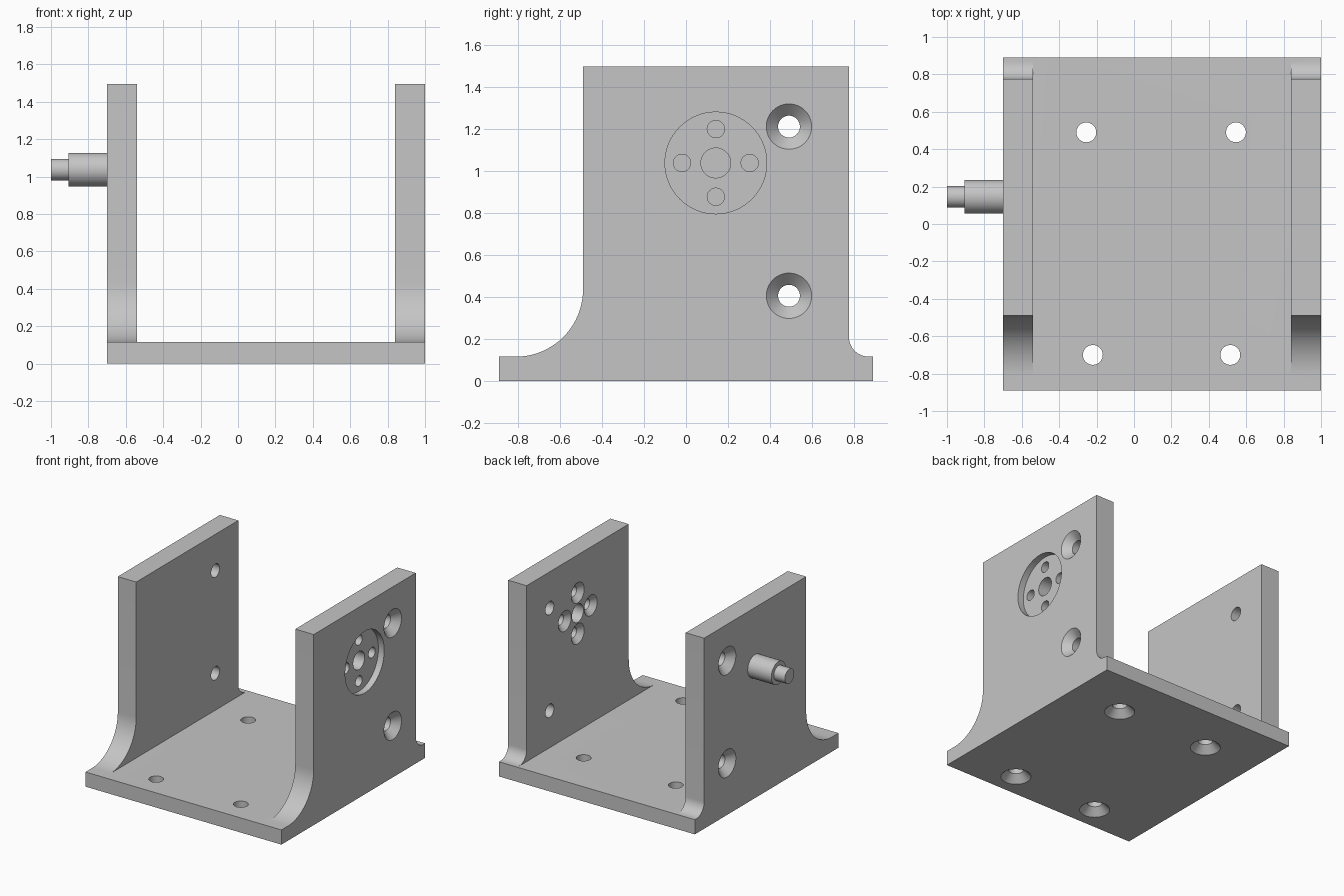
import bpy, bmesh
from math import cos, sin, pi
from mathutils import Matrix, Vector

if "Cube" in bpy.data.objects:
    bpy.data.objects.remove(bpy.data.objects["Cube"])

metal = bpy.data.materials.new("light_grey_metal")
metal.use_nodes = True
grey = (0.56, 0.56, 0.56, 1)
metal.diffuse_color = grey
metal.node_tree.nodes["Principled BSDF"].inputs["Base Color"].default_value = grey

LEFT, RIGHT, WALL, FLOOR, HALF = 1.0, -0.7, 0.16, 0.115, 0.89


def make_object(name, bm):
    bmesh.ops.recalc_face_normals(bm, faces=bm.faces[:])
    mesh = bpy.data.meshes.new(name)
    bm.to_mesh(mesh)
    bm.free()
    mesh.materials.append(metal)
    ob = bpy.data.objects.new(name, mesh)
    bpy.context.collection.objects.link(ob)
    return ob


def extrude_x(name, outline, x0, x1):
    """Prism along x from a (y, z) outline."""
    bm = bmesh.new()
    face = bm.faces.new([bm.verts.new((x0, y, z)) for y, z in outline])
    grown = bmesh.ops.extrude_face_region(bm, geom=[face])["geom"]
    moved = [g for g in grown if isinstance(g, bmesh.types.BMVert)]
    bmesh.ops.translate(bm, verts=moved, vec=(x1 - x0, 0, 0))
    return make_object(name, bm)


def turned(name, origin, axis, profile, sides=48):
    """Solid of revolution; profile is (distance along axis, radius)."""
    bm = bmesh.new()
    rings = [[bm.verts.new((r * cos(2 * pi * i / sides), r * sin(2 * pi * i / sides), d))
              for i in range(sides)] for d, r in profile]
    for a, b in zip(rings, rings[1:]):
        for i in range(sides):
            j = (i + 1) % sides
            bm.faces.new((a[i], a[j], b[j], b[i]))
    bm.faces.new(rings[0][::-1])
    bm.faces.new(rings[-1])
    turn = Vector((0, 0, 1)).rotation_difference(Vector(axis)).to_matrix().to_4x4()
    bm.transform(Matrix.Translation(origin) @ turn)
    return make_object(name, bm)


def cut(body, cutter):
    mod = body.modifiers.new("cut", "BOOLEAN")
    mod.operation, mod.solver, mod.object = "DIFFERENCE", "EXACT", cutter
    bpy.context.view_layer.objects.active = body
    bpy.ops.object.modifier_apply(modifier=mod.name)
    bpy.data.objects.remove(cutter)


def countersunk(origin, axis, hole, sink, depth):
    """Cutter starting at a face, axis pointing into the material."""
    e = 0.01
    flare = sink - hole
    return turned("hole_cutter", origin, axis,
                  [(-e, sink + e), (flare, hole), (depth + e, hole)])


def arc(cy, cz, r, start, end, n=20):
    return [(cy + r * cos(start + (end - start) * i / n),
             cz + r * sin(start + (end - start) * i / n)) for i in range(n + 1)]


# Bracket body: side outline with concave fillets, hollowed into a U
front, back, top = -0.49, 0.775, 1.495
big, small = 0.32, 0.095
outline = [(-HALF, 0), (-HALF, FLOOR)]
outline += arc(front - big, FLOOR + big, big, -pi / 2, 0)
outline += [(front, top), (back, top)]
outline += arc(back + small, FLOOR + small, small, pi, 1.5 * pi, 12)
outline += [(HALF, FLOOR), (HALF, 0)]
bracket = extrude_x("bracket", outline, RIGHT, LEFT)
channel = [(-1, FLOOR), (-1, 2), (1, 2), (1, FLOOR)]
cut(bracket, extrude_x("channel_cutter", channel, RIGHT + WALL, LEFT - WALL))

# Countersunk screw holes in both walls
for x, into in ((LEFT, -1), (RIGHT, 1)):
    for z in (0.405, 1.21):
        cut(bracket, countersunk((x, 0.49, z), (into, 0, 0), 0.052, 0.108, WALL))

# Countersunk screw holes under the floor
for x, y in ((-0.255, 0.49), (0.545, 0.49), (-0.22, -0.7), (0.515, -0.7)):
    cut(bracket, countersunk((x, y, 0), (0, 0, 1), 0.053, 0.108, FLOOR))

# Round recess in the left wall with a shaft hole and four screw holes
py, pz = 0.142, 1.037
recess = 0.05
cut(bracket, turned("recess_cutter", (LEFT, py, pz), (-1, 0, 0),
                    [(-0.02, 0.242), (recess, 0.242)], 64))
cut(bracket, turned("shaft_cutter", (LEFT, py, pz), (-1, 0, 0), [(0, 0.071), (0.2, 0.071)]))
for dy, dz in ((0, 1), (0, -1), (1, 0), (-1, 0)):
    spot = (LEFT - WALL, py + 0.161 * dy, pz + 0.161 * dz)
    cut(bracket, countersunk(spot, (1, 0, 0), 0.041, 0.08, WALL - recess + 0.01))

# Stepped pivot pin on the right wall
pin = turned("pivot_pin", (RIGHT + 0.02, py + 0.003, pz), (-1, 0, 0),
             [(0, 0.09), (0.225, 0.09), (0.225, 0.058), (0.32, 0.058)])

# Smooth curved walls, crisp edges
for ob in (bracket, pin):
    bpy.ops.object.select_all(action="DESELECT")
    ob.select_set(True)
    bpy.context.view_layer.objects.active = ob
    bpy.ops.object.shade_smooth_by_angle(angle=pi / 6)
